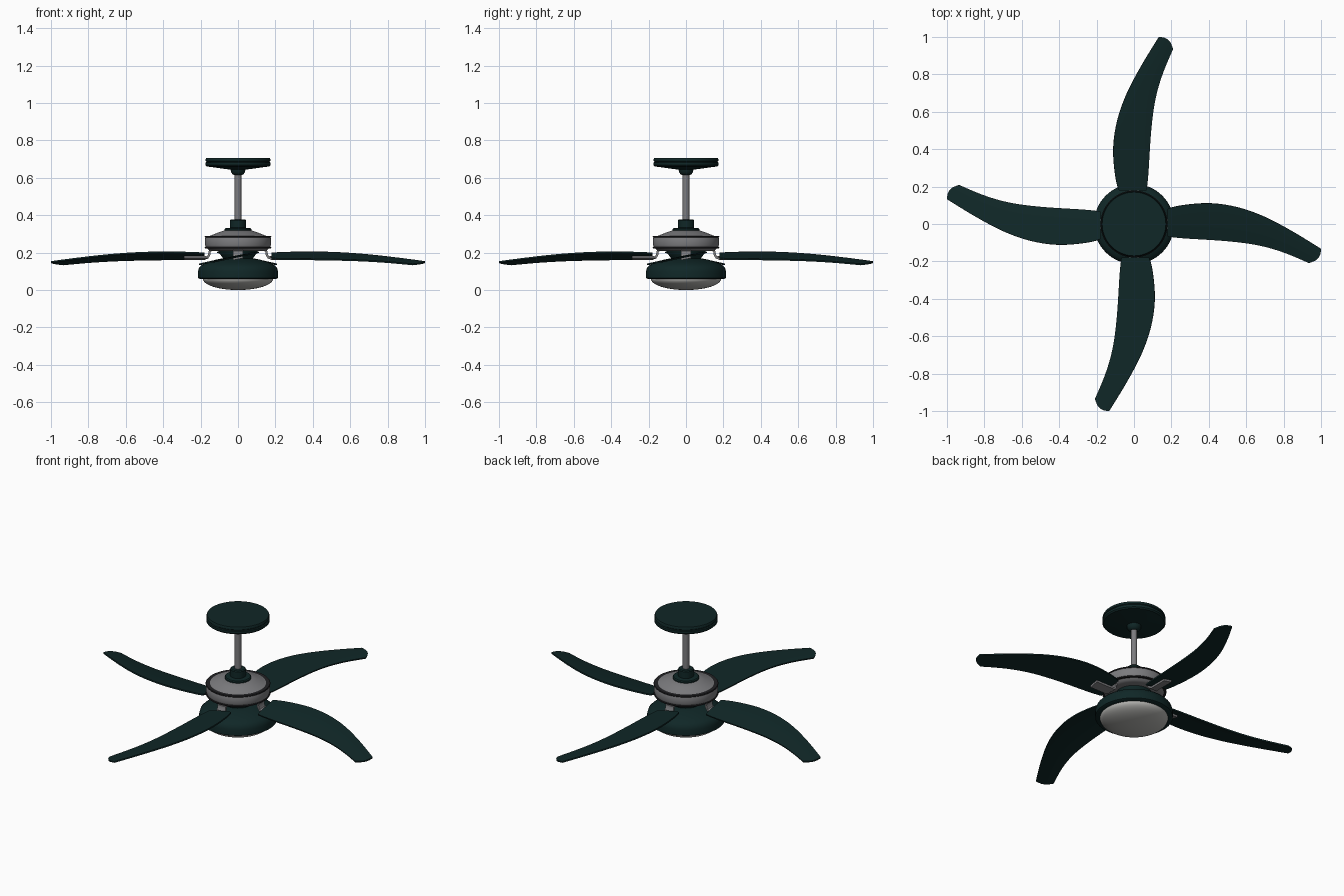
import bpy, bmesh, math
from mathutils import Vector

cube = bpy.data.objects.get("Cube")
if cube:
    bpy.data.objects.remove(cube, do_unlink=True)


def material(name, rgb):
    m = bpy.data.materials.new(name)
    m.use_nodes = True
    m.diffuse_color = (*rgb, 1)
    m.node_tree.nodes["Principled BSDF"].inputs["Base Color"].default_value = (*rgb, 1)
    return m


GREEN = material("dark green", (0.005, 0.02, 0.02))
GREY = material("metal grey", (0.2, 0.2, 0.21))
DARK = material("dark trim", (0.015, 0.015, 0.017))
LENS = material("light glass", (0.45, 0.45, 0.43))


def make_object(name, bm, mat):
    bmesh.ops.recalc_face_normals(bm, faces=bm.faces)
    me = bpy.data.meshes.new(name)
    bm.to_mesh(me)
    bm.free()
    me.materials.append(mat)
    ob = bpy.data.objects.new(name, me)
    bpy.context.collection.objects.link(ob)
    smooth(me)
    return ob


def smooth(me):
    me.polygons.foreach_set("use_smooth", [True] * len(me.polygons))
    me.set_sharp_from_angle(angle=math.radians(35))


def lathe(name, profile, mat, steps=64):
    """Spin an (r, z) profile around the z axis."""
    bm = bmesh.new()
    vs = [bm.verts.new((r, 0, z)) for r, z in profile]
    edges = [bm.edges.new(p) for p in zip(vs, vs[1:])]
    bmesh.ops.spin(bm, geom=vs + edges, cent=(0, 0, 0), axis=(0, 0, 1),
                   angle=math.tau, steps=steps, use_duplicate=False)
    bmesh.ops.remove_doubles(bm, verts=bm.verts, dist=0.0002)
    return make_object(name, bm, mat)


def ring_of_four(ob, name):
    """Place the part and three copies around the hub."""
    ob.name = name + "_1"
    for i in range(1, 4):
        c = bpy.data.objects.new(f"{name}_{i + 1}", ob.data)
        c.rotation_euler.z = i * math.pi / 2
        bpy.context.collection.objects.link(c)


# Ceiling mount and rod
lathe("canopy", [(0, .705), (.17, .705), (.173, .70), (.173, .69), (.169, .687), (.169, .684),
                 (.175, .681), (.175, .668), (.168, .661), (.06, .646), (.042, .645), (0, .645)], GREEN)
lathe("canopy_ball", [(0, .655), (.04, .65), (.038, .632), (.03, .62), (.02, .614), (0, .614)], GREEN)
lathe("rod", [(0, .64), (.018, .64), (.018, .34), (0, .34)], GREY, 32)
lathe("rod_collar", [(0, .378), (.038, .378), (.043, .373), (.043, .333), (.068, .33),
                     (.073, .325), (.073, .312), (0, .312)], GREEN)

# Motor housing with two trim bands
lathe("motor_housing", [(0, .318), (.075, .318), (.105, .308), (.14, .294), (.155, .288),
                        (.172, .285), (.176, .275), (.176, .24), (.172, .228),
                        (.165, .222), (.155, .213), (.14, .208), (0, .208)], GREY)
for label, z in (("upper", .284), ("lower", .226)):
    lathe(label + "_trim_band", [(.15, z + .004), (.176, z + .004), (.179, z),
                                 (.176, z - .004), (.15, z - .004), (.15, z + .004)], DARK)

# Light kit
lathe("light_neck", [(0, .212), (.105, .212), (.1, .195), (.085, .178), (.078, .165), (0, .165)], GREEN)
lathe("light_bowl", [(0, .17), (.08, .17), (.12, .162), (.165, .148), (.195, .133), (.208, .12),
                     (.214, .10), (.214, .065), (.205, .06), (.185, .06), (0, .06)], GREEN)
dome = [(.188 * math.cos(a), .06 - .06 * math.sin(a))
        for a in (i * math.pi / 24 for i in range(13))]
lathe("light_dome", [(0, .064), (.188, .064)] + dome, LENS)

# Blades: swept outline, pitched, with thickness
PITCH = 0.2
upper = [(.18, .08), (.21, .093), (.3, .107), (.4, .114), (.5, .103), (.6, .079),
         (.7, .04), (.8, -.012), (.9, -.07), (1, -.133)]
lower = [(.18, -.066), (.21, -.071), (.29, -.078), (.39, -.083), (.49, -.09), (.59, -.1),
         (.68, -.115), (.77, -.14), (.85, -.17), (.935, -.208)]
bm = bmesh.new()
rows = []
for i, (u, l) in enumerate(zip(upper, lower)):
    u, l = Vector(u), Vector(l)
    row = []
    for t in (0, .33, .67, 1):
        p = l.lerp(u, t)
        if i == len(upper) - 1 and 0 < t < 1:
            p += Vector((.018, -.012))
        droop = .008 * max(0, p.x - .4) ** 2
        camber = .012 * t * (1 - t)
        row.append(bm.verts.new((p.x, p.y, .18 + PITCH * p.y - droop + camber)))
    rows.append(row)
for a, b in zip(rows, rows[1:]):
    for j in range(3):
        bm.faces.new((a[j], b[j], b[j + 1], a[j + 1]))
blade = make_object("blade", bm, GREEN)
sub = blade.modifiers.new("curve", "SUBSURF")
sub.levels = sub.render_levels = 2
sub.boundary_smooth = "PRESERVE_CORNERS"
solid = blade.modifiers.new("thickness", "SOLIDIFY")
solid.thickness = .008
solid.offset = 0
graph = bpy.context.evaluated_depsgraph_get()
blade_mesh = bpy.data.meshes.new_from_object(blade.evaluated_get(graph))
blade.modifiers.clear()
blade.data = blade_mesh
smooth(blade_mesh)
ring_of_four(blade, "blade")

# Blade brackets: a flat strap bent from the motor to the blade underside
path = [(.12, .216), (.142, .214), (.152, .205), (.154, .188), (.162, .175), (.18, .171), (.29, .171)]
pts = [Vector(p) for p in path]
bm = bmesh.new()
loops = []
for i, p in enumerate(pts):
    d = (pts[min(i + 1, len(pts) - 1)] - pts[max(i - 1, 0)]).normalized()
    n = Vector((-d.y, d.x)) * .006
    tilt = PITCH if p.x > .17 else 0
    loops.append([bm.verts.new((p.x + s * n.x, w, p.y + s * n.y + tilt * w))
                  for s, w in ((1, -.027), (1, .027), (-1, .027), (-1, -.027))])
for a, b in zip(loops, loops[1:]):
    for j in range(4):
        k = (j + 1) % 4
        bm.faces.new((a[j], a[k], b[k], b[j]))
bm.faces.new(loops[0])
bm.faces.new(loops[-1])
ring_of_four(make_object("bracket", bm, GREY), "bracket")
